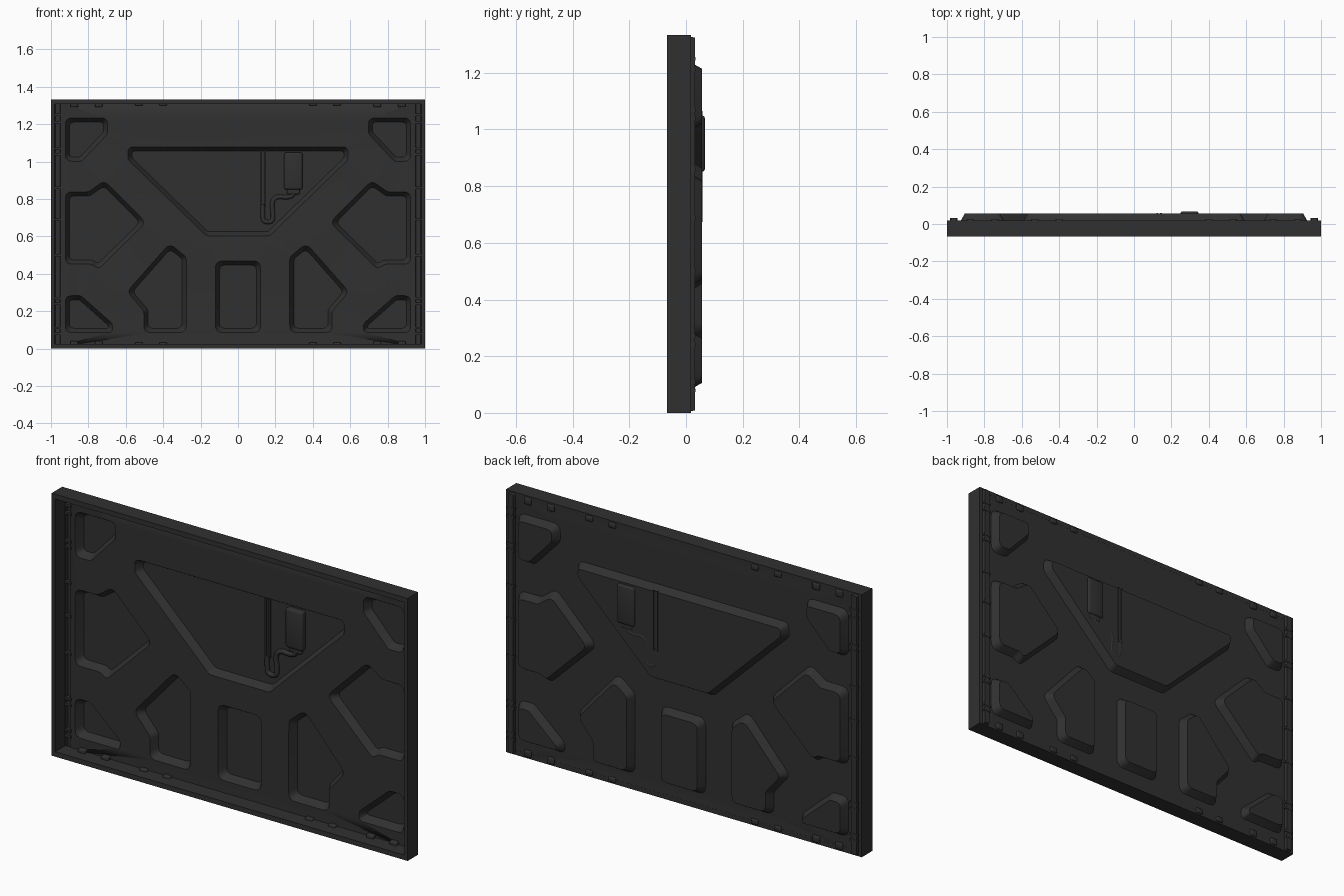
import bpy, bmesh, math
from mathutils import Vector

if "Cube" in bpy.data.objects:
    bpy.data.objects.remove(bpy.data.objects["Cube"])

H = 1.333
SHEET_Y = 0.015
mat = bpy.data.materials.new("dark_plastic")
mat.diffuse_color = (0.03, 0.03, 0.03, 1)
mat.use_nodes = True
mat.node_tree.nodes["Principled BSDF"].inputs["Base Color"].default_value = mat.diffuse_color


def finish(bm, name, smooth=True):
    bmesh.ops.recalc_face_normals(bm, faces=bm.faces)
    me = bpy.data.meshes.new(name)
    bm.to_mesh(me)
    bm.free()
    ob = bpy.data.objects.new(name, me)
    bpy.context.collection.objects.link(ob)
    me.materials.append(mat)
    if smooth:
        bpy.ops.object.select_all(action='DESELECT')
        ob.select_set(True)
        bpy.context.view_layer.objects.active = ob
        bpy.ops.object.shade_smooth_by_angle(angle=math.radians(30))
    return ob


def box(name, x0, x1, y0, y1, z0, z1, bevel=0.0):
    bm = bmesh.new()
    bmesh.ops.create_cube(bm, size=1)
    for v in bm.verts:
        v.co = ((x0 + x1) / 2 + v.co.x * (x1 - x0),
                (y0 + y1) / 2 + v.co.y * (y1 - y0),
                (z0 + z1) / 2 + v.co.z * (z1 - z0))
    if bevel:
        bmesh.ops.bevel(bm, geom=bm.edges[:], offset=bevel, segments=3, profile=0.5, affect='EDGES')
    return finish(bm, name)


def inset(pts, d):
    """Move every side of a counter-clockwise outline inward by d."""
    out, n = [], len(pts)
    for i in range(n):
        p = pts[i]
        a, b = (p - pts[i - 1]).normalized(), (pts[(i + 1) % n] - p).normalized()
        na, nb = Vector((-a.y, a.x)), Vector((-b.y, b.x))
        out.append(p + (na + nb) * (d / (1 + na.dot(nb))))
    return out


def rounded(pts, r, seg=5):
    """Fillet every corner of an outline."""
    out, n = [], len(pts)
    for i in range(n):
        p = pts[i]
        a, b = pts[i - 1] - p, pts[(i + 1) % n] - p
        turn = math.pi - a.angle(b)
        t = min(r * math.tan(turn / 2), 0.45 * a.length, 0.45 * b.length)
        s, e = p + a.normalized() * t, p + b.normalized() * t
        for k in range(seg + 1):
            u = k / seg
            out.append(s * (1 - u) ** 2 + p * 2 * u * (1 - u) + e * u * u)
    return out


def loop(bm, pts, y):
    return [bm.verts.new((p.x, y, p.y)) for p in pts]


def close(bm, vs):
    return [bm.edges.new((vs[i - 1], vs[i])) for i in range(len(vs))]


# outlines of the pressed pockets (x, z); the side ones are mirrored
side = [
    [(-.925, 1.235), (-.695, 1.235), (-.695, 1.15), (-.835, 1.0), (-.925, 1.0)],
    [(-.925, .84), (-.80, .84), (-.715, .9), (-.49, .675), (-.745, .425), (-.785, .45), (-.925, .45)],
    [(-.925, .285), (-.84, .285), (-.67, .135), (-.67, .085), (-.925, .085)],
    [(-.275, .085), (-.505, .085), (-.505, .2), (-.595, .305), (-.365, .565), (-.275, .49)],
]
middle = [
    [(-.122, .085), (.122, .085), (.122, .47), (-.122, .47)],
    [(-.59, 1.08), (.59, 1.08), (.59, 1.01), (.17, .602), (-.17, .602), (-.59, 1.01)],
]
rail = [(-.98, .008), (-.948, .008), (-.948, 1.325), (-.98, 1.325)]
mirror = lambda pts: [(-x, z) for x, z in pts]
pockets = [(p, .038, .022, .04) for p in middle]
for p in side:
    pockets += [(p, .038, .022, .04), (mirror(p), .038, .022, .04)]
pockets += [(rail, .014, .003, .003), (mirror(rail), .014, .003, .003)]

# back sheet with pockets pushed out to the rear
bm = bmesh.new()
edges = close(bm, loop(bm, [Vector(p) for p in ((-.998, .002), (.998, .002), (.998, H - .002), (-.998, H - .002))], SHEET_Y))
rings = []
for pts, depth, slope, r in pockets:
    pts = [Vector(p) for p in pts]
    area = sum(pts[i - 1].x * pts[i].y - pts[i].x * pts[i - 1].y for i in range(len(pts)))
    if area < 0:
        pts.reverse()
    top = loop(bm, rounded(pts, r), SHEET_Y)
    edges += close(bm, top)
    rings.append((top, loop(bm, rounded(inset(pts, slope), r * .8), SHEET_Y + depth)))
bmesh.ops.triangle_fill(bm, use_beauty=True, edges=edges, normal=(0, 1, 0))
for top, low in rings:
    for i in range(len(top)):
        bm.faces.new((top[i - 1], top[i], low[i], low[i - 1]))
    bm.faces.new(low)
sheet = finish(bm, "back_sheet")
mod = sheet.modifiers.new("thickness", 'SOLIDIFY')
mod.thickness, mod.offset = 0.006, 0

# rectangular outer frame
bm = bmesh.new()
rect = lambda x, z, y: loop(bm, [Vector(p) for p in ((-x, z), (x, z), (x, H - z), (-x, H - z))], y)
ring = [rect(1, 0, -.067), rect(1, 0, .018), rect(.98, .025, .018), rect(.98, .025, -.067)]
for j in range(4):
    a, b = ring[j - 1], ring[j]
    for i in range(4):
        bm.faces.new((a[i - 1], a[i], b[i], b[i - 1]))
finish(bm, "outer_frame", False)

# small tabs on the top and bottom edges, clips on the side rails
for s in (-1, 1):
    for x, h in ((.875, .042), (.745, .042), (.53, .034), (.4, .034)):
        for low in (True, False):
            z0, z1 = (.008, h) if low else (H - h, H - .008)
            box("edge_tab", s * x - .02, s * x + .02, -.01, .027, z0, z1, .006)
    for z in (.08, .11, .24, .27, .5, .69, .86, 1.04, 1.07, 1.21, 1.25):
        xa, xb = sorted((s * .943, s * .984))
        box("rail_clip", xa, xb, .008, .033, z - .006, z + .006)

# control box in the large pocket, with neck
box("control_box", .247, .345, .022, .067, .85, 1.05, .012)
box("control_box_neck", .262, .33, .034, .058, .825, .862, .008)

# twin guide ribs beside the box
for x in (.124, .145):
    box("cable_guide", x - .005, x + .005, .042, .059, .76, 1.065)

# bent cable below the box
cu = bpy.data.curves.new("cable", 'CURVE')
cu.dimensions = '3D'
cu.bevel_depth, cu.bevel_resolution, cu.resolution_u = .012, 3, 4
cu.use_fill_caps = True
path = [(.295, .85), (.295, .825), (.265, .81), (.21, .81), (.187, .79), (.187, .71),
        (.182, .685), (.16, .677), (.138, .685), (.133, .71), (.133, .77)]
sp = cu.splines.new('BEZIER')
sp.bezier_points.add(len(path) - 1)
for bp, (x, z) in zip(sp.bezier_points, path):
    bp.co = (x, .046, z)
    bp.handle_left_type = bp.handle_right_type = 'AUTO'
cu.materials.append(mat)
bpy.context.collection.objects.link(bpy.data.objects.new("cable", cu))
